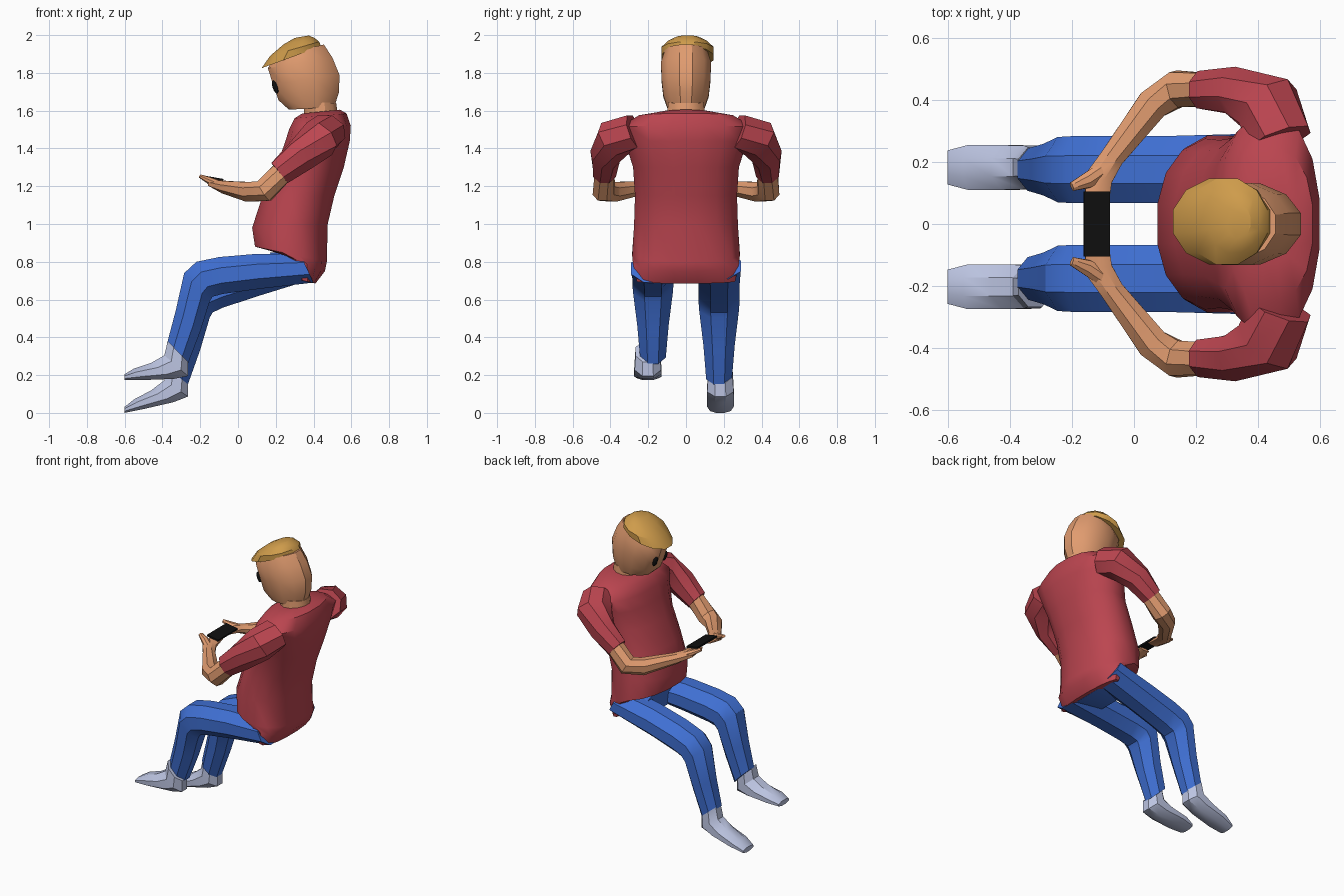
import bpy, bmesh
from math import sin, cos, pi, radians
from mathutils import Vector


def material(name, r, g, b):
    m = bpy.data.materials.new(name)
    m.diffuse_color = (r, g, b, 1)
    return m


RED = material("shirt_red", 0.50, 0.06, 0.08)
SKIN = material("skin", 0.75, 0.33, 0.16)
BLUE = material("trouser_blue", 0.05, 0.16, 0.65)
BLOND = material("hair_blond", 0.62, 0.33, 0.07)
PALE = material("sock_pale", 0.50, 0.55, 0.75)
BLACK = material("black", 0.005, 0.005, 0.005)


def loft(name, rings, mat, sides=8, power=1.0, angle=32):
    """Skin a row of rings (centre, half axis u, half axis v)."""
    bm = bmesh.new()
    k = 1 / cos(pi / sides)
    rows = []
    for c, u, v in rings:
        row = []
        for i in range(sides):
            t = 2 * pi * (i + 0.5) / sides
            cu, sv = cos(t) * k, sin(t)
            sv *= k if sides % 4 == 0 else 1
            cu = abs(cu) ** power * (1 if cu > 0 else -1)
            sv = abs(sv) ** power * (1 if sv > 0 else -1)
            row.append(bm.verts.new(c + u * cu + v * sv))
        rows.append(row)
    for p, q in zip(rows, rows[1:]):
        for i in range(sides):
            j = (i + 1) % sides
            bm.faces.new((p[i], p[j], q[j], q[i]))
    bm.faces.new(rows[0])
    bm.faces.new(rows[-1])
    bmesh.ops.recalc_face_normals(bm, faces=bm.faces)
    return finish(name, bm, mat, angle)


def finish(name, bm, mat, angle=32):
    me = bpy.data.meshes.new(name)
    bm.to_mesh(me)
    bm.free()
    me.materials.append(mat)
    ob = bpy.data.objects.new(name, me)
    bpy.context.collection.objects.link(ob)
    bpy.ops.object.select_all(action='DESELECT')
    ob.select_set(True)
    bpy.context.view_layer.objects.active = ob
    bpy.ops.object.shade_smooth_by_angle(angle=radians(angle))
    return ob


def profile(rows, y=0.0, shear=0.0):
    """Rings from side-view rows: front x,z, back x,z, half width."""
    out = []
    for xa, za, xb, zb, w in rows:
        a = Vector((xa, y, za - shear * (0.3 - xa)))
        b = Vector((xb, y, zb - shear * (0.3 - xb)))
        out.append(((a + b) / 2, (a - b) / 2, Vector((0, w, 0))))
    return out


def tube(rows, side):
    """Rings along a 3D path: x, y, z, thickness, width."""
    pts = [Vector((x, side * y, z)) for x, y, z, _, _ in rows]
    out = []
    for i, p in enumerate(pts):
        t = (pts[min(i + 1, len(pts) - 1)] - pts[max(i - 1, 0)]).normalized()
        v = t.cross(Vector((0, 0, 1))).normalized()
        u = v.cross(t)
        out.append((p, u * rows[i][3], v * rows[i][4]))
    return out


# shirt body
loft("shirt", profile([
    (0.30, 0.71, 0.41, 0.685, 0.26), (0.21, 0.85, 0.46, 0.75, 0.28),
    (0.09, 0.88, 0.47, 0.80, 0.285), (0.075, 0.98, 0.475, 1.00, 0.275),
    (0.13, 1.15, 0.51, 1.15, 0.27), (0.20, 1.30, 0.56, 1.30, 0.28),
    (0.245, 1.42, 0.592, 1.44, 0.32), (0.27, 1.50, 0.597, 1.52, 0.35),
    (0.30, 1.56, 0.575, 1.585, 0.25), (0.34, 1.585, 0.54, 1.605, 0.12)]),
    RED, 16, 0.9, 40)

# neck, head and hair
loft("neck", profile([(0.35, 1.55, 0.53, 1.57, 0.10),
                      (0.35, 1.65, 0.52, 1.64, 0.095)]), SKIN, 12)
loft("head", profile([
    (0.27, 1.605, 0.51, 1.62, 0.098), (0.215, 1.655, 0.535, 1.70, 0.12),
    (0.185, 1.74, 0.537, 1.79, 0.13), (0.158, 1.825, 0.50, 1.88, 0.132),
    (0.20, 1.89, 0.455, 1.95, 0.11)]), SKIN, 12)
loft("hair", profile([
    (0.125, 1.825, 0.44, 1.94, 0.138), (0.17, 1.89, 0.43, 1.965, 0.138),
    (0.24, 1.95, 0.405, 1.985, 0.10), (0.30, 1.985, 0.375, 1.998, 0.055)],
    y=0.008), BLOND, 12)

# eyes
for s, label in ((-1, "right"), (1, "left")):
    bm = bmesh.new()
    bmesh.ops.create_uvsphere(bm, u_segments=12, v_segments=8, radius=1)
    eye = finish(label + "_eye", bm, BLACK)
    eye.scale = (0.014, 0.016, 0.036)
    eye.rotation_euler = (0, radians(-18), 0)
    eye.location = (0.197, s * 0.052, 1.725)

# pelvis
loft("trouser_seat", profile([
    (0.17, 0.85, 0.19, 0.70, 0.20), (0.30, 0.85, 0.38, 0.69, 0.24)]), BLUE)

THIGH_SHIN = [
    (0.33, 0.84, 0.40, 0.69, 0.115), (0.10, 0.842, 0.10, 0.655, 0.108),
    (-0.10, 0.825, -0.08, 0.63, 0.108), (-0.22, 0.80, -0.135, 0.615, 0.108),
    (-0.285, 0.74, -0.15, 0.59, 0.105), (-0.33, 0.54, -0.20, 0.43, 0.083),
    (-0.375, 0.37, -0.265, 0.26, 0.068)]
FOOT = [
    (-0.372, 0.38, -0.264, 0.27, 0.065), (-0.39, 0.305, -0.265, 0.195, 0.07),
    (-0.46, 0.265, -0.34, 0.18, 0.072), (-0.55, 0.235, -0.50, 0.174, 0.072),
    (-0.60, 0.205, -0.60, 0.173, 0.055)]
SLEEVE = [
    (0.47, 0.27, 1.49, 0.09, 0.10), (0.43, 0.38, 1.45, 0.10, 0.105),
    (0.33, 0.428, 1.36, 0.085, 0.075), (0.22, 0.432, 1.27, 0.068, 0.06)]
FOREARM = [
    (0.25, 0.432, 1.29, 0.058, 0.052), (0.14, 0.435, 1.175, 0.06, 0.058),
    (0.06, 0.385, 1.17, 0.052, 0.052), (-0.07, 0.215, 1.195, 0.033, 0.038),
    (-0.115, 0.145, 1.212, 0.022, 0.045), (-0.12, 0.04, 1.224, 0.008, 0.035)]
THUMB = [
    (-0.09, 0.18, 1.205, 0.022, 0.025), (-0.15, 0.14, 1.23, 0.018, 0.025),
    (-0.20, 0.12, 1.253, 0.009, 0.014)]

# limbs; the left leg hangs lower than the right
for s, label in ((-1, "right"), (1, "left")):
    drop = 0.192 if s > 0 else 0
    loft(label + "_trouser_leg", profile(THIGH_SHIN, s * 0.175, drop), BLUE)
    loft(label + "_sock", profile(FOOT, 0.182 if s > 0 else -0.202, drop), PALE)
    loft(label + "_sleeve", tube(SLEEVE, s), RED)
    loft(label + "_forearm", tube(FOREARM, s), SKIN)
    loft(label + "_thumb", tube(THUMB, s), SKIN, 8)

# handheld phone
bm = bmesh.new()
bmesh.ops.create_cube(bm, size=1)
for v in bm.verts:
    v.co = Vector((v.co.x * 0.085, v.co.y * 0.21, v.co.z * 0.012))
phone = finish("phone", bm, BLACK)
phone.location = (-0.12, 0, 1.24)
phone.rotation_euler = (0, radians(10), 0)
